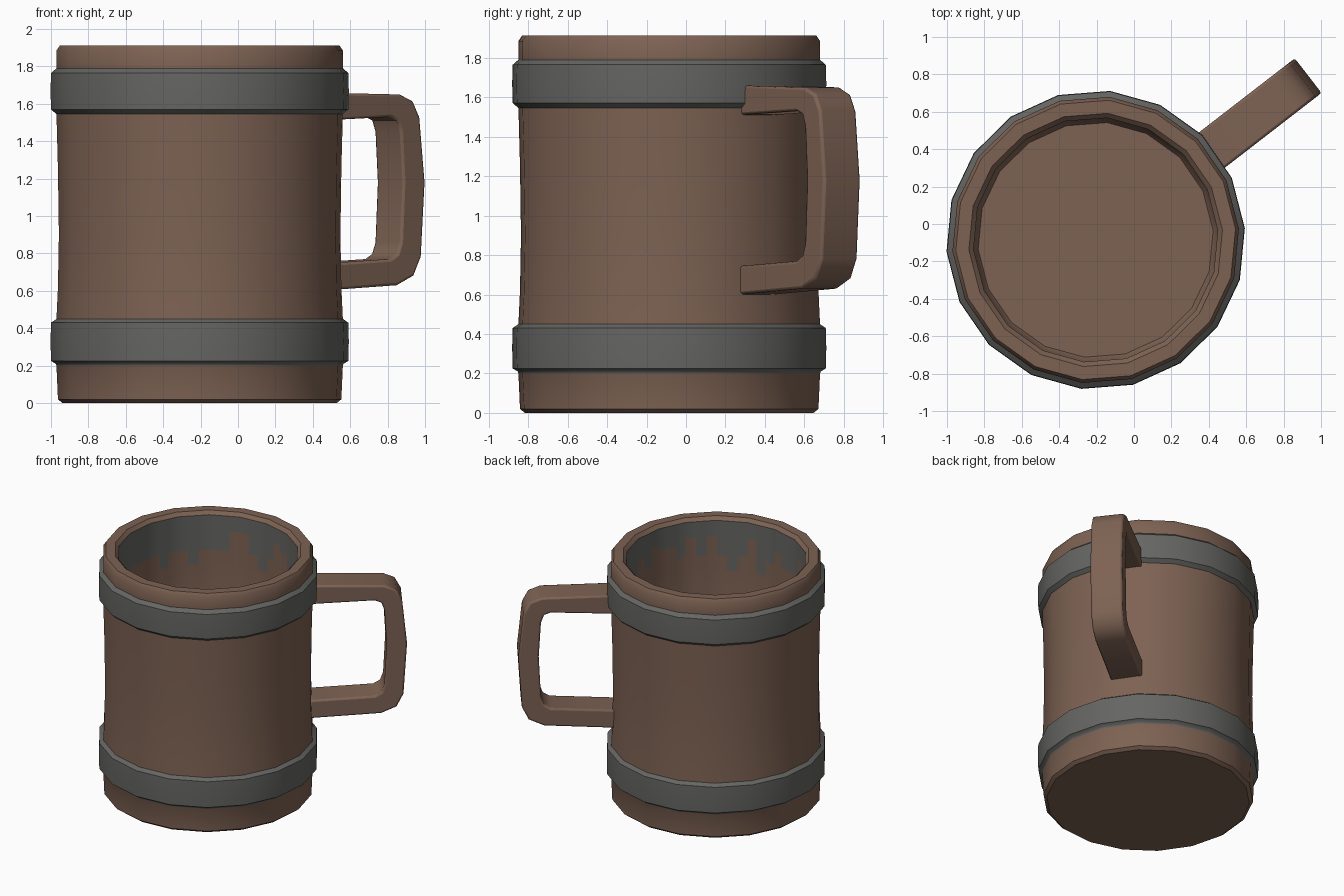
import bpy, bmesh, math, random

if "Cube" in bpy.data.objects:
    bpy.data.objects.remove(bpy.data.objects["Cube"])
random.seed(4)

CX, CY, SIDES, TURN = -0.205, -0.085, 18, math.radians(4.5)


def material(name, rgb):
    m = bpy.data.materials.new(name)
    m.diffuse_color = (*rgb, 1)
    m.use_nodes = True
    m.node_tree.nodes["Principled BSDF"].inputs["Base Color"].default_value = m.diffuse_color
    return m


WOOD = material("brown wood", (0.205, 0.122, 0.086))
METAL = material("grey metal", (0.130, 0.130, 0.124))


def finish(bm, name, angle):
    me = bpy.data.meshes.new(name)
    bm.to_mesh(me)
    bm.free()
    me.materials.append(WOOD)
    me.materials.append(METAL)
    ob = bpy.data.objects.new(name, me)
    bpy.context.collection.objects.link(ob)
    ob.location = (CX, CY, 0)
    bpy.ops.object.select_all(action='DESELECT')
    ob.select_set(True)
    bpy.context.view_layer.objects.active = ob
    bpy.ops.object.shade_smooth_by_angle(angle=math.radians(angle))
    return ob


def ring(bm, r, z, split=1):
    # points of an 18-sided polygon, each side cut into equal pieces
    out = []
    for i in range(SIDES):
        a, b = (TURN + 2 * math.pi * (i + k) / SIDES for k in (0, 1))
        for s in range(split):
            t = s / split
            out.append(bm.verts.new((r * (math.cos(a) * (1 - t) + math.cos(b) * t),
                                     r * (math.sin(a) * (1 - t) + math.sin(b) * t), z)))
    return out


def lathe(bm, profile, rule, split=1):
    rings = [ring(bm, r, z, split) for r, z in profile]
    n = len(rings[0])
    for j, (a, b) in enumerate(zip(rings, rings[1:])):
        for i in range(n):
            k = (i + 1) % n
            f = bm.faces.new((a[i], a[k], b[k], b[i]))
            f.material_index = rule(i, (profile[j][1] + profile[j + 1][1]) / 2)
    return rings


# Outer body with two raised metal bands and a rounded rim
profile = [(0.735, 0.0), (0.760, 0.02), (0.768, 0.20),
           (0.772, 0.21), (0.797, 0.225), (0.800, 0.33), (0.797, 0.43), (0.768, 0.45),
           (0.760, 0.62), (0.755, 0.90), (0.760, 1.25), (0.768, 1.545),
           (0.797, 1.57), (0.800, 1.67), (0.797, 1.765), (0.768, 1.79),
           (0.768, 1.885), (0.750, 1.912), (0.680, 1.912), (0.655, 1.885)]
bm = bmesh.new()
rings = lathe(bm, profile,
              lambda i, z: int(0.203 < z < 0.45 or 1.545 < z < 1.79))
bm.faces.new(rings[0][::-1])
finish(bm, "mug_body", 38)

# Inside wall with a ragged grey stain below the rim, and the floor
SPLIT = 3
edge = [random.choice((1.52, 1.58, 1.63, 1.69, 1.74)) for _ in range(SIDES * SPLIT)]
bm = bmesh.new()
rows = [1.885, 1.85, 1.76, 1.71, 1.66, 1.61, 1.55, 1.50, 0.16]
rings = lathe(bm, [(0.655, z) for z in rows] + [(0.63, 0.12)],
              lambda i, z: int(edge[i] < z < 1.87), SPLIT)
bm.faces.new(rings[-1])
finish(bm, "inner_wall", 38)

# Handle: side outline in (distance from axis, height), given its width
outer = [(0.73, 1.66), (1.27, 1.65), (1.355, 1.615), (1.40, 1.53), (1.436, 1.18),
         (1.41, 0.78), (1.36, 0.68), (1.25, 0.63), (0.73, 0.60)]
inner = [(0.73, 1.51), (1.20, 1.53), (1.25, 1.51), (1.272, 1.45), (1.288, 1.18),
         (1.272, 0.86), (1.25, 0.80), (1.20, 0.77), (0.73, 0.745)]
bm = bmesh.new()
sections = []
for (ro, zo), (ri, zi) in zip(outer, inner):
    sections.append([bm.verts.new(p) for p in
                     ((ro, -0.117, zo), (ro, 0.117, zo), (ri, 0.117, zi), (ri, -0.117, zi))])
for a, b in zip(sections, sections[1:]):
    for i in range(4):
        k = (i + 1) % 4
        bm.faces.new((a[i], a[k], b[k], b[i]))
bm.faces.new(sections[0])
bm.faces.new(sections[-1][::-1])
bmesh.ops.recalc_face_normals(bm, faces=bm.faces)
handle = finish(bm, "handle", 40)
handle.rotation_euler.z = math.radians(37.7)
bevel = handle.modifiers.new("soft edges", 'BEVEL')
bevel.width = 0.014
bevel.segments = 2
bevel.limit_method = 'ANGLE'
bevel.angle_limit = math.radians(60)
